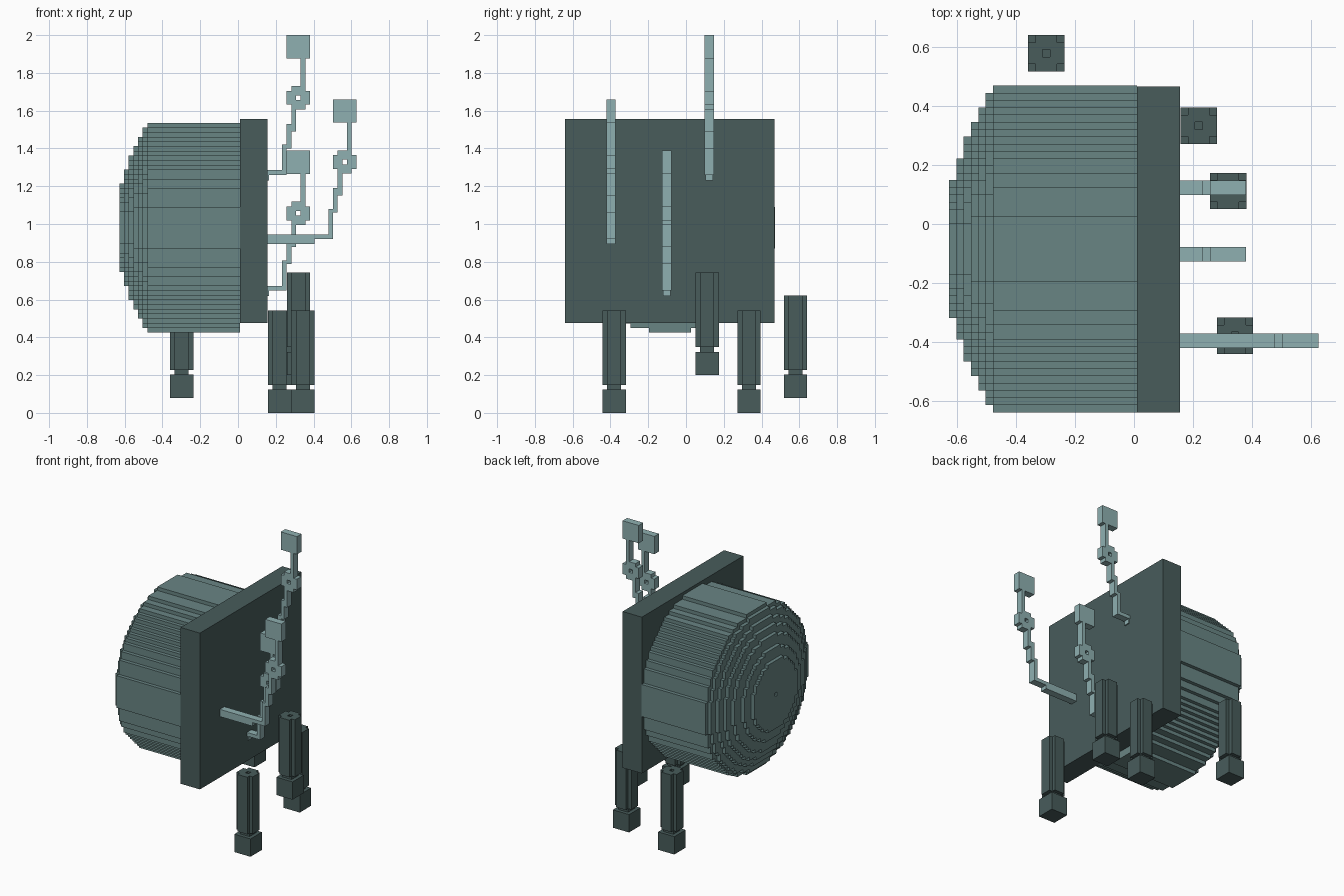
import bpy, bmesh
from mathutils import Vector

if "Cube" in bpy.data.objects:
    bpy.data.objects.remove(bpy.data.objects["Cube"], do_unlink=True)

V = 1.11 / 45  # size of one small block


def material(name, rgb):
    m = bpy.data.materials.new(name)
    m.use_nodes = True
    m.diffuse_color = (*rgb, 1)
    node = next(n for n in m.node_tree.nodes if n.type == 'BSDF_PRINCIPLED')
    node.inputs["Base Color"].default_value = (*rgb, 1)
    return m


PALE = material("pale teal", (0.275, 0.434, 0.440))
MID = material("grey teal", (0.141, 0.235, 0.231))
DARK = material("dark teal", (0.065, 0.107, 0.105))


def finish(bm, name, mat):
    bmesh.ops.recalc_face_normals(bm, faces=bm.faces)
    mesh = bpy.data.meshes.new(name)
    bm.to_mesh(mesh)
    bm.free()
    mesh.materials.append(mat)
    ob = bpy.data.objects.new(name, mesh)
    bpy.context.collection.objects.link(ob)
    return ob


def box(bm, x0, x1, y0, y1, z0, z1):
    vs = bmesh.ops.create_cube(bm, size=1)["verts"]
    for v in vs:
        v.co = Vector(((x0 + x1) / 2 + v.co.x * (x1 - x0),
                       (y0 + y1) / 2 + v.co.y * (y1 - y0),
                       (z0 + z1) / 2 + v.co.z * (z1 - z0)))


def prism(bm, cells, u0, v0, w0, w1, axis):
    """Extrude unit cells centred on (u0, v0) from w0 to w1 along an axis."""
    def place(u, v, w):
        return {'x': (w, u, v), 'y': (u, w, v), 'z': (u, v, w)}[axis]
    verts = {}

    def vert(i, j):
        if (i, j) not in verts:
            verts[i, j] = bm.verts.new(place(u0 + (i - .5) * V, v0 + (j - .5) * V, w0))
        return verts[i, j]
    faces = [bm.faces.new((vert(i, j), vert(i + 1, j), vert(i + 1, j + 1), vert(i, j + 1)))
             for i, j in cells]
    ext = bmesh.ops.extrude_face_region(bm, geom=faces, use_keep_orig=True)
    new = [g for g in ext["geom"] if isinstance(g, bmesh.types.BMVert)]
    bmesh.ops.translate(bm, verts=new, vec=place(0, 0, w1 - w0))


def disc_cells(radius, hole=False):
    n = int(radius)
    return [(i, j) for i in range(-n, n + 1) for j in range(-n, n + 1)
            if i * i + j * j <= radius * radius and not (hole and i == j == 0)]


RING = disc_cells(2.5, True)  # five wide, corners missing, centre open

# Square back plate
bm = bmesh.new()
box(bm, 0.01, 0.157, -0.64, 0.468, 0.475, 1.555)
finish(bm, "square_plate", DARK)

# Stepped drum, one block-built disc per layer
bm = bmesh.new()
right = 0.01
left = -0.48
for k, radius in enumerate((22.5, 21.5, 19.5, 17.5, 15.5, 12.5, 9.5)):
    prism(bm, disc_cells(radius, k == 6), -0.085, 0.98, left, right, 'x')
    right, left = left, left - V
finish(bm, "stepped_drum", MID)


# Legs: square foot, thin neck and notched shaft
def leg(name, x, y, z):
    bm = bmesh.new()
    f = 2.5 * V
    n = 1.5 * V
    box(bm, x - f, x + f, y - f, y + f, z, z + 5 * V)
    box(bm, x - n, x + n, y - n, y + n, z + 5 * V, z + 6 * V)
    prism(bm, RING, x, y, z + 6 * V, z + 22 * V, 'z')
    finish(bm, name, DARK)


leg("front_leg", 0.343, -0.38, 0)
leg("back_leg", 0.22, 0.334, 0)
leg("raised_leg", 0.32, 0.112, 0.2)
leg("far_leg", -0.298, 0.58, 0.08)


# Stalks: bar from the plate, stepped stem, pierced ring, neck and square head
def stalk(name, head_x, y, top, thick_bar=False):
    bm = bmesh.new()
    y0, y1 = y - V, y + V

    def part(a, b, lo, hi):
        box(bm, head_x + a, head_x + b, y0, y1, top - lo, top - hi)
    part(0, 5 * V, 0.123, 0)              # head
    part(3 * V, 4 * V, 0.27, 0.123)       # neck
    part(V, 2 * V, 0.51, 0.393)           # stem steps
    part(0, V, 0.60, 0.47)
    part(-V, 0, 0.74, 0.58)
    part(0.157 - head_x, -V, 0.74, 0.715)  # bar
    prism(bm, RING, head_x + 2.5 * V, top - 0.27 - 2.5 * V, y0, y1, 'y')
    if thick_bar:
        box(bm, 0.157, 0.405, y0, y1, 0.895, 0.92)
    else:
        # small socket where the bar meets the plate
        box(bm, 0.155, 0.165, y - 0.02, y + 0.02, top - 0.77, top - 0.74)
    finish(bm, name, PALE)


stalk("front_stalk", 0.503, -0.397, 1.66, True)
stalk("middle_stalk", 0.258, -0.102, 1.388)
stalk("back_stalk", 0.258, 0.123, 2.0)
